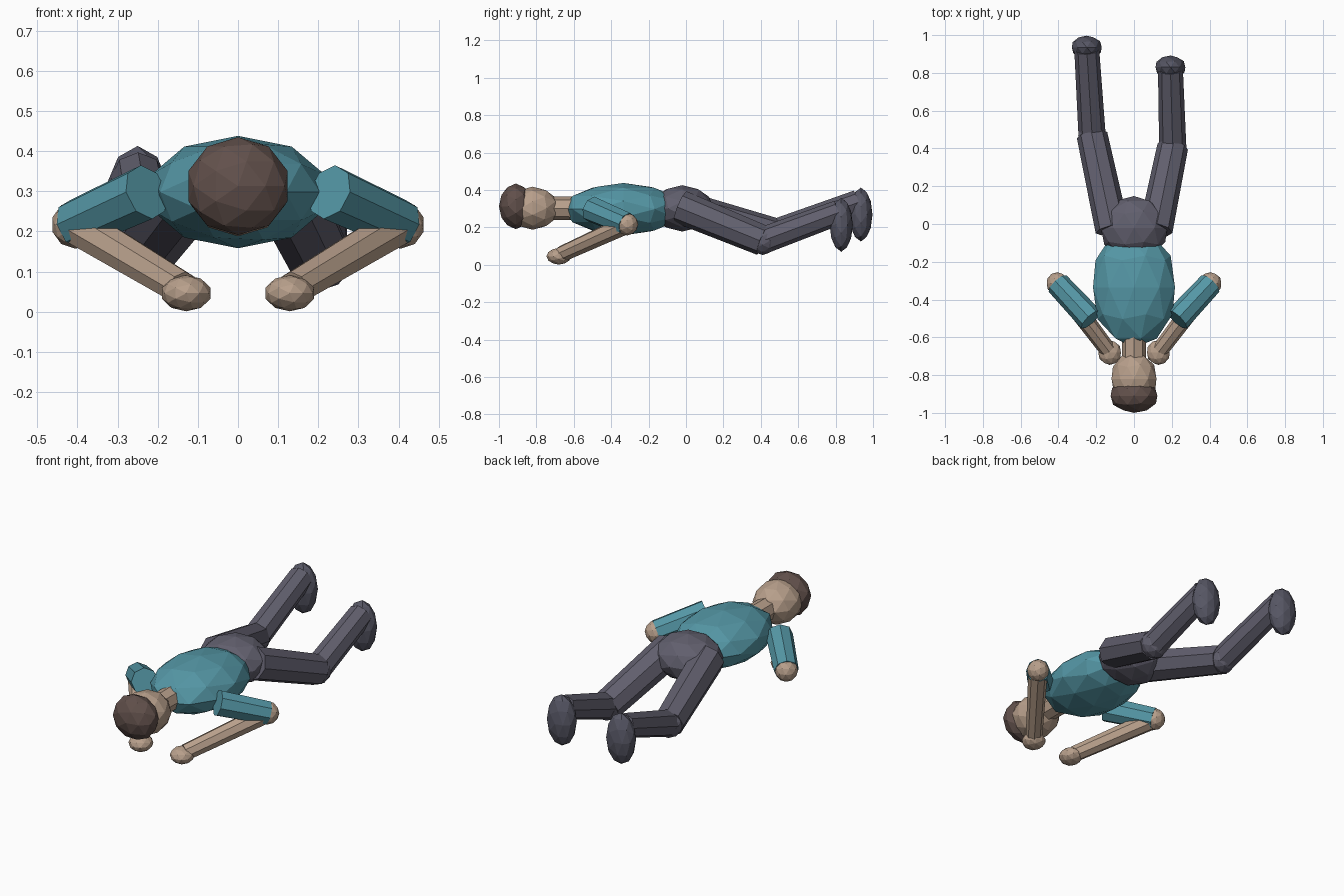
import bpy
import math
from mathutils import Vector

default = bpy.data.objects.get("Cube")
if default:
    bpy.data.objects.remove(default, do_unlink=True)


def make_material(name, rgb):
    mat = bpy.data.materials.new(name)
    mat.use_nodes = True
    color = (*rgb, 1.0)
    mat.diffuse_color = color
    bsdf = next(n for n in mat.node_tree.nodes if n.type == "BSDF_PRINCIPLED")
    bsdf.inputs["Base Color"].default_value = color
    bsdf.inputs["Roughness"].default_value = 0.9
    return mat


teal = make_material("teal shirt", (0.09, 0.31, 0.38))
skin = make_material("skin", (0.48, 0.35, 0.26))
brown = make_material("brown hair", (0.12, 0.08, 0.07))
slate = make_material("slate trousers", (0.12, 0.115, 0.155))
dark = make_material("dark shoes", (0.095, 0.095, 0.13))


def finish(name, mat):
    obj = bpy.context.object
    obj.name = name
    obj.data.materials.append(mat)
    return obj


def ball(name, center, radii, mat):
    """Faceted ellipsoid with its pole along the lying body; radii in world x, y, z."""
    bpy.ops.mesh.primitive_ico_sphere_add(
        subdivisions=2, radius=1, location=center, rotation=(math.pi / 2, 0, 0))
    rx, ry, rz = radii
    bpy.context.object.scale = (rx, rz, ry)
    return finish(name, mat)


def limb(name, start, end, r_start, r_end, mat):
    """Eight-sided tapered tube between two joints."""
    a, b = Vector(start), Vector(end)
    axis = b - a
    bpy.ops.mesh.primitive_cone_add(
        vertices=8, radius1=r_start, radius2=r_end, depth=axis.length,
        location=(a + b) / 2)
    bpy.context.object.rotation_euler = axis.to_track_quat("Z", "Y").to_euler()
    return finish(name, mat)


# Body and head, lying face down along y
ball("torso", (0, -0.335, 0.298), (0.228, 0.32, 0.14), teal)
ball("hips", (0, -0.02, 0.302), (0.185, 0.168, 0.124), slate)
limb("neck", (0, -0.56, 0.302), (0, -0.74, 0.302), 0.064, 0.062, skin)
ball("head", (0, -0.82, 0.303), (0.125, 0.143, 0.115), skin)
ball("hair", (0, -0.91, 0.313), (0.13, 0.09, 0.122), brown)

# Arms, bent with the hands under the head
for side, s in (("left", 1), ("right", -1)):
    shoulder = (s * 0.228, -0.505, 0.298)
    elbow = (s * 0.405, -0.315, 0.217)
    wrist = (s * 0.14, -0.665, 0.058)
    limb(side + "_sleeve", shoulder, elbow, 0.07, 0.064, teal)
    ball(side + "_elbow", elbow, (0.06, 0.06, 0.06), skin)
    limb(side + "_forearm", elbow, wrist, 0.052, 0.044, skin)
    ball(side + "_hand", (s * 0.129, -0.68, 0.046), (0.063, 0.066, 0.045), skin)

# Legs, each with its own pose
poses = {
    "left": ((0.115, -0.03, 0.31), (0.205, 0.41, 0.13), (0.193, 0.815, 0.28)),
    "right": ((-0.115, -0.03, 0.31), (-0.222, 0.47, 0.17), (-0.25, 0.92, 0.335)),
}
for side, (hip, knee, ankle) in poses.items():
    limb(side + "_thigh", hip, knee, 0.09, 0.082, slate)
    ball(side + "_knee", knee, (0.077, 0.077, 0.077), slate)
    limb(side + "_shin", knee, ankle, 0.072, 0.066, slate)
    foot = Vector(ankle) + Vector((0, 0.015, -0.066))
    ball(side + "_shoe", foot, (0.083, 0.062, 0.144), dark)
